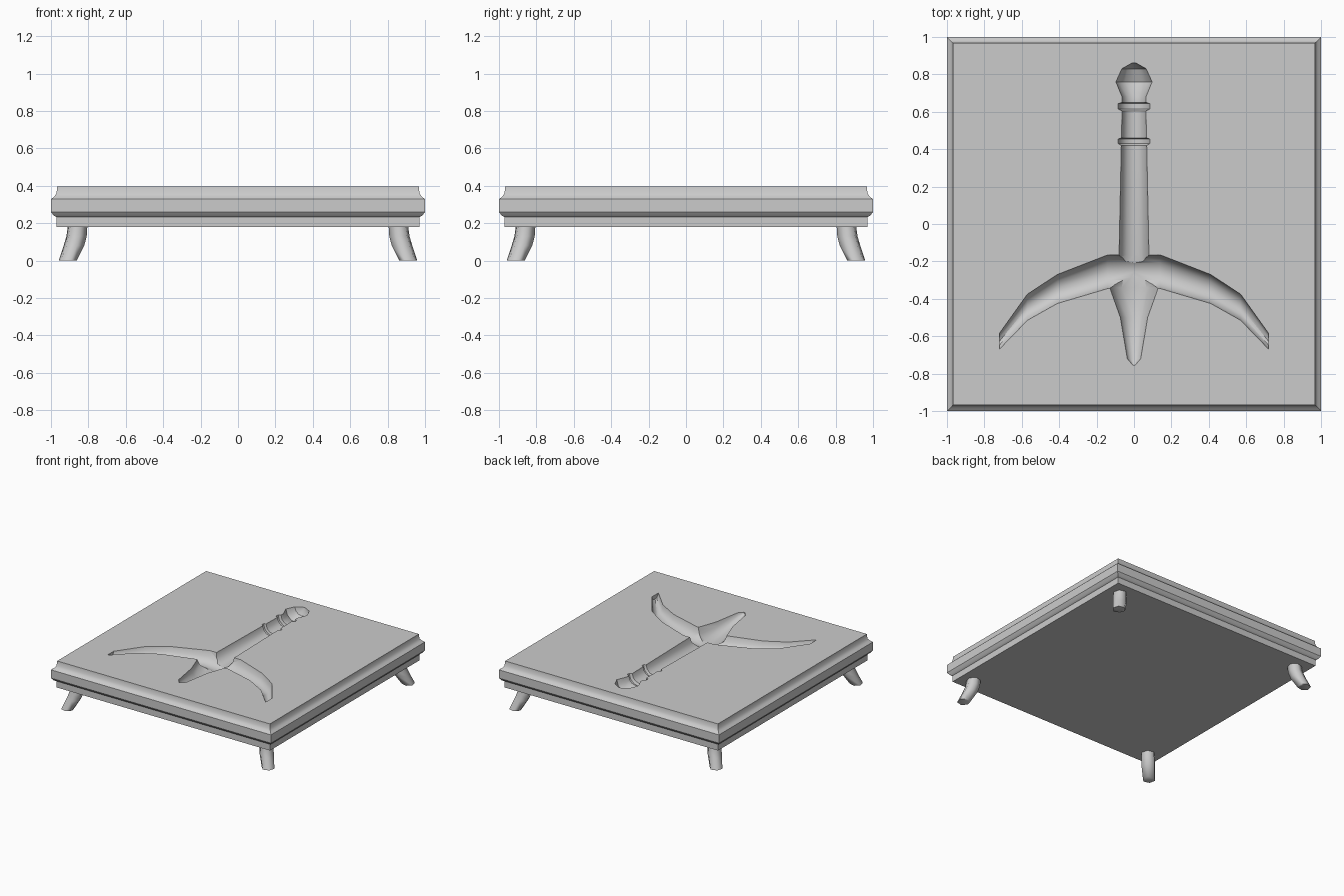
import bpy, bmesh, math
from mathutils import Vector

if "Cube" in bpy.data.objects:
    bpy.data.objects.remove(bpy.data.objects["Cube"])

TOP = 0.397


def loft(name, rings):
    """Skin a closed solid through a list of equal-length vertex rings."""
    bm = bmesh.new()
    rows = [[bm.verts.new(p) for p in ring] for ring in rings]
    for a, b in zip(rows, rows[1:]):
        for i in range(len(a)):
            j = (i + 1) % len(a)
            bm.faces.new((a[i], a[j], b[j], b[i]))
    bm.faces.new(rows[0])
    bm.faces.new(rows[-1])
    bmesh.ops.recalc_face_normals(bm, faces=bm.faces)
    mesh = bpy.data.meshes.new(name)
    bm.to_mesh(mesh)
    bm.free()
    obj = bpy.data.objects.new(name, mesh)
    bpy.context.collection.objects.link(obj)
    return obj


def smooth(obj, angle=35):
    bpy.ops.object.select_all(action='DESELECT')
    obj.select_set(True)
    bpy.context.view_layer.objects.active = obj
    bpy.ops.object.shade_smooth_by_angle(angle=math.radians(angle))


def trough(a, b, depth, n=6):
    """Round-bottomed groove section between rim points a and b, open upward."""
    a, b = Vector((*a, TOP)), Vector((*b, TOP))
    mid, half = (a + b) / 2, (a - b) / 2
    arc = [mid + half * math.cos(math.pi * i / n)
           - Vector((0, 0, depth * math.sin(math.pi * i / n))) for i in range(n + 1)]
    up = Vector((0, 0, 0.1))
    return arc + [b + up, a + up]


# Square slab with a moulded edge
profile = [(0.97, 0.18), (0.97, 0.232), (0.985, 0.24), (1.0, 0.26), (1.0, 0.328),
           (0.982, 0.342), (0.97, 0.36), (0.967, TOP)]
slab = loft("slab", [[(r, r, z), (-r, r, z), (-r, -r, z), (r, -r, z)] for r, z in profile])

# Recess for the handle, collars and central spike: y, half width, depth
shaft = [(0.86, 0.012, 0.01), (0.83, 0.065, 0.06), (0.76, 0.097, 0.09), (0.68, 0.064, 0.065),
         (0.65, 0.064, 0.065), (0.643, 0.085, 0.085), (0.615, 0.085, 0.085),
         (0.605, 0.064, 0.065), (0.46, 0.067, 0.067), (0.454, 0.085, 0.085),
         (0.43, 0.085, 0.085), (0.42, 0.068, 0.068), (-0.165, 0.08, 0.08),
         (-0.34, 0.13, 0.1), (-0.50, 0.073, 0.075), (-0.72, 0.036, 0.03),
         (-0.755, 0.006, 0.01)]
shaft_cutter = loft("shaft_cutter", [trough((-w, y), (w, y), d) for y, w, d in shaft])

# Recess for the two curved arms: x, back rim y, front rim y, depth
arm = [(0.14, -0.165, -0.345, 0.088), (0.41, -0.27, -0.425, 0.075),
       (0.57, -0.375, -0.515, 0.065), (0.72, -0.585, -0.67, 0.035)]
arms = [(-x, b, f, d) for x, b, f, d in reversed(arm)] + [(0, -0.165, -0.345, 0.1)] + arm
arm_cutter = loft("arm_cutter", [trough((x, b), (x, f), d) for x, b, f, d in arms])

for cutter in (shaft_cutter, arm_cutter):
    mod = slab.modifiers.new("recess", 'BOOLEAN')
    mod.operation = 'DIFFERENCE'
    mod.solver = 'EXACT'
    mod.object = cutter
    bpy.context.view_layer.objects.active = slab
    bpy.ops.object.modifier_apply(modifier=mod.name)
    bpy.data.objects.remove(cutter)
smooth(slab)

# Four splayed six-sided feet: centre offset, z, radius
foot = [(0.857, 0.19, 0.054), (0.863, 0.13, 0.056), (0.877, 0.08, 0.057), (0.91, 0.0, 0.05)]
for name, sx, sy in (("front_left_foot", -1, -1), ("front_right_foot", 1, -1),
                     ("back_left_foot", -1, 1), ("back_right_foot", 1, 1)):
    turn = math.atan2(sy, sx)
    rings = [[(sx * c + r * math.cos(turn + i * math.pi / 3),
               sy * c + r * math.sin(turn + i * math.pi / 3), z) for i in range(6)]
             for c, z, r in foot]
    smooth(loft(name, rings), 65)
